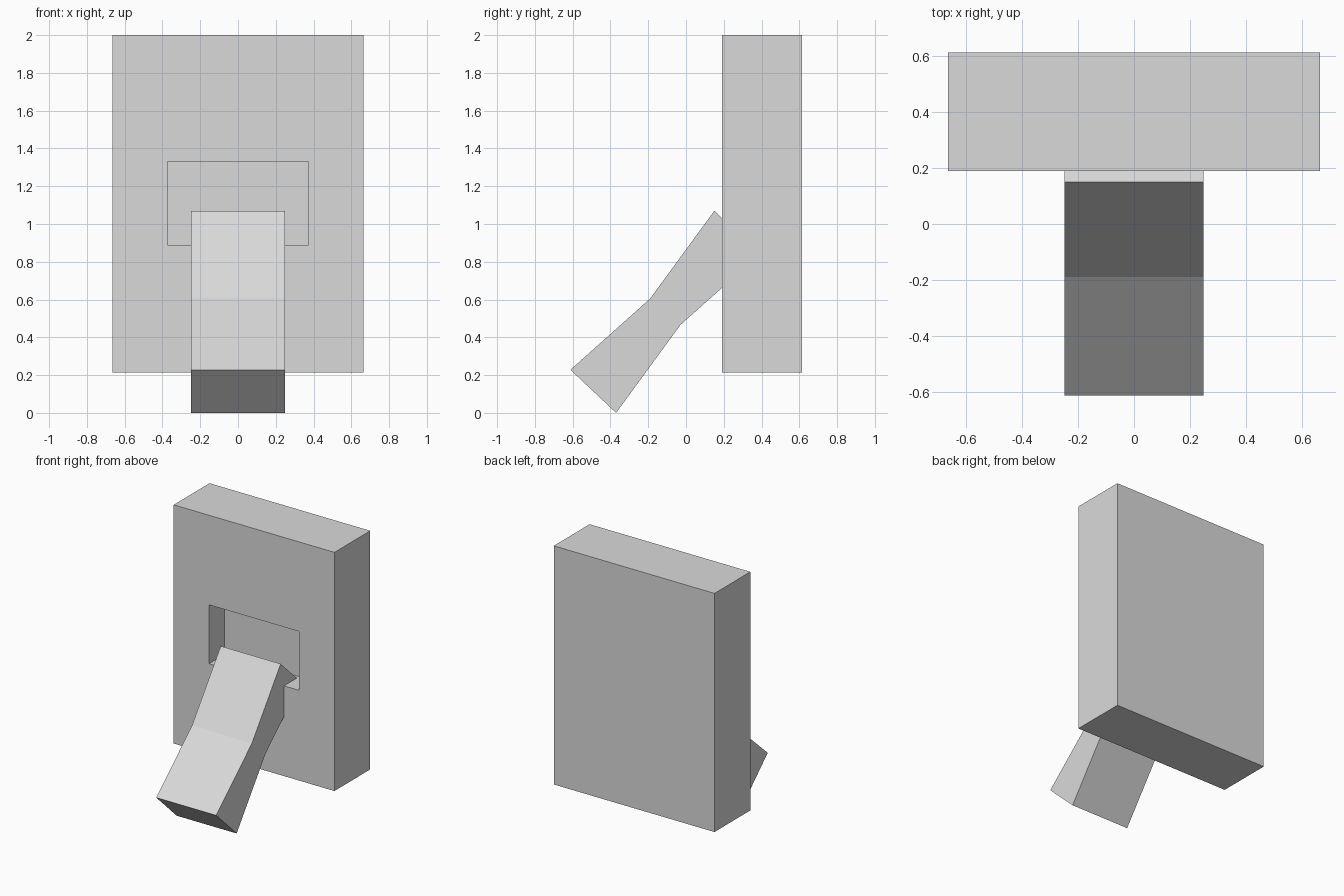
import bpy, bmesh
from mathutils import Vector

cube = bpy.data.objects.get("Cube")
if cube:
    bpy.data.objects.remove(cube, do_unlink=True)

grey = bpy.data.materials.new("light grey")
grey.use_nodes = True
grey.diffuse_color = (0.7, 0.7, 0.7, 1)
grey.node_tree.nodes["Principled BSDF"].inputs["Base Color"].default_value = grey.diffuse_color


def add_object(name, bm):
    bmesh.ops.recalc_face_normals(bm, faces=bm.faces)
    mesh = bpy.data.meshes.new(name)
    bm.to_mesh(mesh)
    bm.free()
    mesh.materials.append(grey)
    obj = bpy.data.objects.new(name, mesh)
    bpy.context.collection.objects.link(obj)
    return obj


# Wall plate with a rectangular recess in its front
bm = bmesh.new()
bmesh.ops.create_cube(bm, size=1)
bmesh.ops.scale(bm, vec=(1.33, 0.423, 1.785), verts=bm.verts)
bmesh.ops.translate(bm, vec=(0, 0.4015, 1.1075), verts=bm.verts)
bm.normal_update()
front = min(bm.faces, key=lambda f: f.calc_center_median().y)
bmesh.ops.inset_individual(bm, faces=[front], thickness=0.2)
for v in front.verts:
    v.co.x = 0.372 if v.co.x > 0 else -0.372
    v.co.z = 1.33 if v.co.z > 1.1 else 0.89
bmesh.ops.inset_individual(bm, faces=[front], thickness=0)
bmesh.ops.translate(bm, vec=(0, 0.18, 0), verts=front.verts)
add_object("wall_plate", bm)

# Toggle lever: a bent profile, the upper half is the lower half turned about the pivot
pivot = Vector((-0.11, 0.535))
half = [Vector(p) for p in ((-0.19, 0.605), (-0.612, 0.228), (-0.37, 0.0))]
profile = half + [2 * pivot - p for p in half]
bm = bmesh.new()
side = bm.faces.new([bm.verts.new((-0.248, y, z)) for y, z in profile])
result = bmesh.ops.extrude_face_region(bm, geom=[side])
moved = [g for g in result["geom"] if isinstance(g, bmesh.types.BMVert)]
bmesh.ops.translate(bm, vec=(0.496, 0, 0), verts=moved)
if not any(f.calc_center_median().x < -0.24 for f in bm.faces):
    bm.faces.new([v for v in bm.verts if v.co.x < 0])
add_object("toggle_lever", bm)
